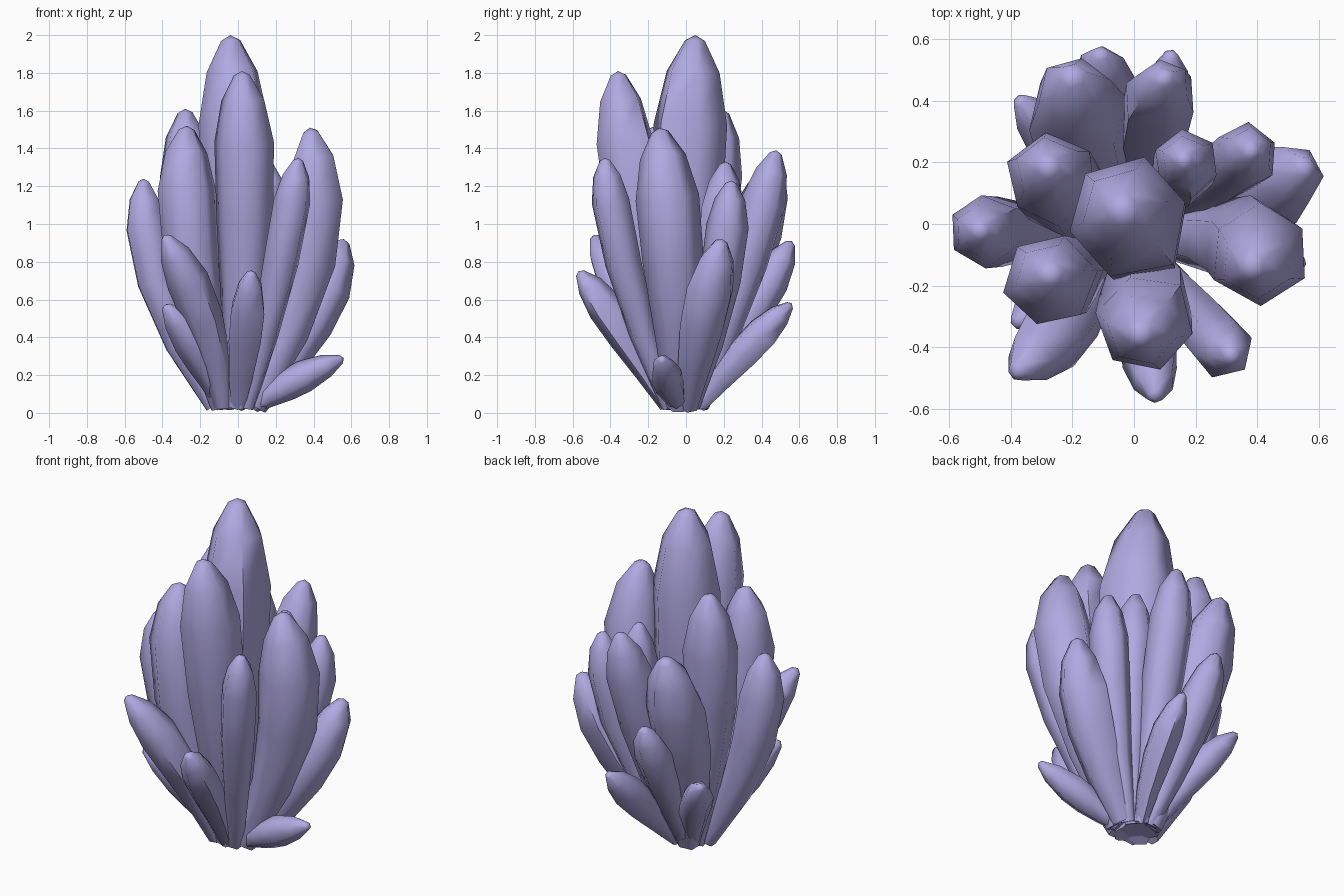
import bpy, bmesh, math, random
from mathutils import Vector

if "Cube" in bpy.data.objects:
    bpy.data.objects.remove(bpy.data.objects["Cube"], do_unlink=True)

random.seed(4)
SIDES = 6

# One lavender material for every crystal
lavender = bpy.data.materials.new("lavender_crystal")
lavender.use_nodes = True
colour = (0.44, 0.40, 0.76, 1)
lavender.diffuse_color = colour
lavender.node_tree.nodes["Principled BSDF"].inputs["Base Color"].default_value = colour


def crystal(name, tip, belly, r):
    """Six-sided crystal growing from the root, bending through belly (x, y) to its tip."""
    tip = Vector(tip)
    root = Vector((0.24 * belly[0] - 0.015, 0.2 * belly[1] - 0.015, 0.035))
    # control point so that the curve passes over the belly at t = 0.72
    ctrl = Vector([(belly[i] - 0.0784 * root[i] - 0.5184 * tip[i]) / 0.4032 for i in (0, 1)]
                  + [(root.z + tip.z) / 2])
    length = (tip - root).length
    k = r / length
    shoulder = max(0.58, 1 - 2.3 * k)
    # stations along the curve: (t, radius factor)
    rings = [(0, 0.42), (shoulder * 0.35, 0.72), (shoulder * 0.7, 0.96),
             (shoulder, 1.0), (1 - 0.95 * k, 0.72), (1 - 0.14 * k, 0.27)]
    roll = random.uniform(0, math.tau / SIDES)
    wobble = [random.uniform(0.93, 1.07) for _ in range(SIDES)]

    bm = bmesh.new()
    loops = []
    for t, f in rings:
        centre = (1 - t) ** 2 * root + 2 * t * (1 - t) * ctrl + t * t * tip
        axis = (1 - t) * (ctrl - root) + t * (tip - ctrl)
        turn = Vector((0, 0, 1)).rotation_difference(axis)
        loop = []
        for i in range(SIDES):
            a = roll + math.tau * i / SIDES
            p = centre + turn @ Vector((math.cos(a), math.sin(a), 0)) * (r * f * wobble[i])
            p.z = max(p.z, 0)
            loop.append(bm.verts.new(p))
        loops.append(loop)
    # side faces, root cap and pointed tip
    for low, high in zip(loops, loops[1:]):
        for i in range(SIDES):
            j = (i + 1) % SIDES
            bm.faces.new((low[i], low[j], high[j], high[i]))
    bm.faces.new(loops[0][::-1])
    apex = bm.verts.new(tip)
    for i in range(SIDES):
        bm.faces.new((loops[-1][i], loops[-1][(i + 1) % SIDES], apex))
    bmesh.ops.recalc_face_normals(bm, faces=bm.faces)

    mesh = bpy.data.meshes.new(name)
    bm.to_mesh(mesh)
    bm.free()
    mesh.materials.append(lavender)
    obj = bpy.data.objects.new(name, mesh)
    bpy.context.collection.objects.link(obj)
    return obj


# name, tip, belly centre (x, y), radius
crystals = [
    # tall inner crystals
    ("main_crystal", (-0.04, 0.05, 2.00), (-0.02, 0.02), 0.205),
    ("front_tall_crystal", (0.02, -0.36, 1.81), (0.04, -0.31), 0.165),
    ("front_right_tall_crystal", (-0.27, -0.16, 1.52), (-0.27, -0.19), 0.15),
    ("back_right_tall_crystal", (-0.28, 0.19, 1.61), (-0.26, 0.13), 0.15),
    ("left_tall_crystal", (0.38, -0.14, 1.51), (0.41, -0.09), 0.165),
    # middle ring
    ("back_wide_crystal", (-0.20, 0.49, 1.32), (-0.18, 0.35), 0.16),
    ("back_crystal", (0.10, 0.48, 1.39), (0.08, 0.38), 0.125),
    ("back_left_inner_crystal", (0.16, 0.21, 1.33), (0.17, 0.19), 0.11),
    ("back_left_middle_crystal", (0.38, 0.24, 1.23), (0.35, 0.21), 0.11),
    ("right_crystal", (-0.50, -0.02, 1.24), (-0.48, -0.02), 0.12),
    ("front_left_crystal", (0.32, -0.43, 1.35), (0.26, -0.37), 0.105),
    # outer short crystals
    ("back_left_outer_crystal", (0.56, 0.19, 0.92), (0.47, 0.13), 0.13),
    ("back_middle_outer_crystal", (-0.11, 0.56, 0.91), (-0.10, 0.42), 0.105),
    ("back_low_crystal", (0.12, 0.56, 0.58), (0.10, 0.40), 0.09),
    ("back_right_low_crystal", (-0.38, 0.41, 0.58), (-0.27, 0.29), 0.09),
    ("front_right_outer_crystal", (-0.39, -0.49, 0.94), (-0.26, -0.36), 0.12),
    ("front_right_low_crystal", (-0.39, -0.33, 0.57), (-0.27, -0.22), 0.10),
    ("front_low_crystal", (0.07, -0.57, 0.75), (0.05, -0.42), 0.10),
    ("left_low_crystal", (0.56, -0.13, 0.29), (0.40, -0.11), 0.09),
]
objects = [crystal(*c) for c in crystals]

# Soft flanks, crisp edges only where the tips are steep
bpy.ops.object.select_all(action='DESELECT')
for obj in objects:
    obj.select_set(True)
bpy.context.view_layer.objects.active = objects[0]
bpy.ops.object.shade_smooth_by_angle(angle=math.radians(66))
